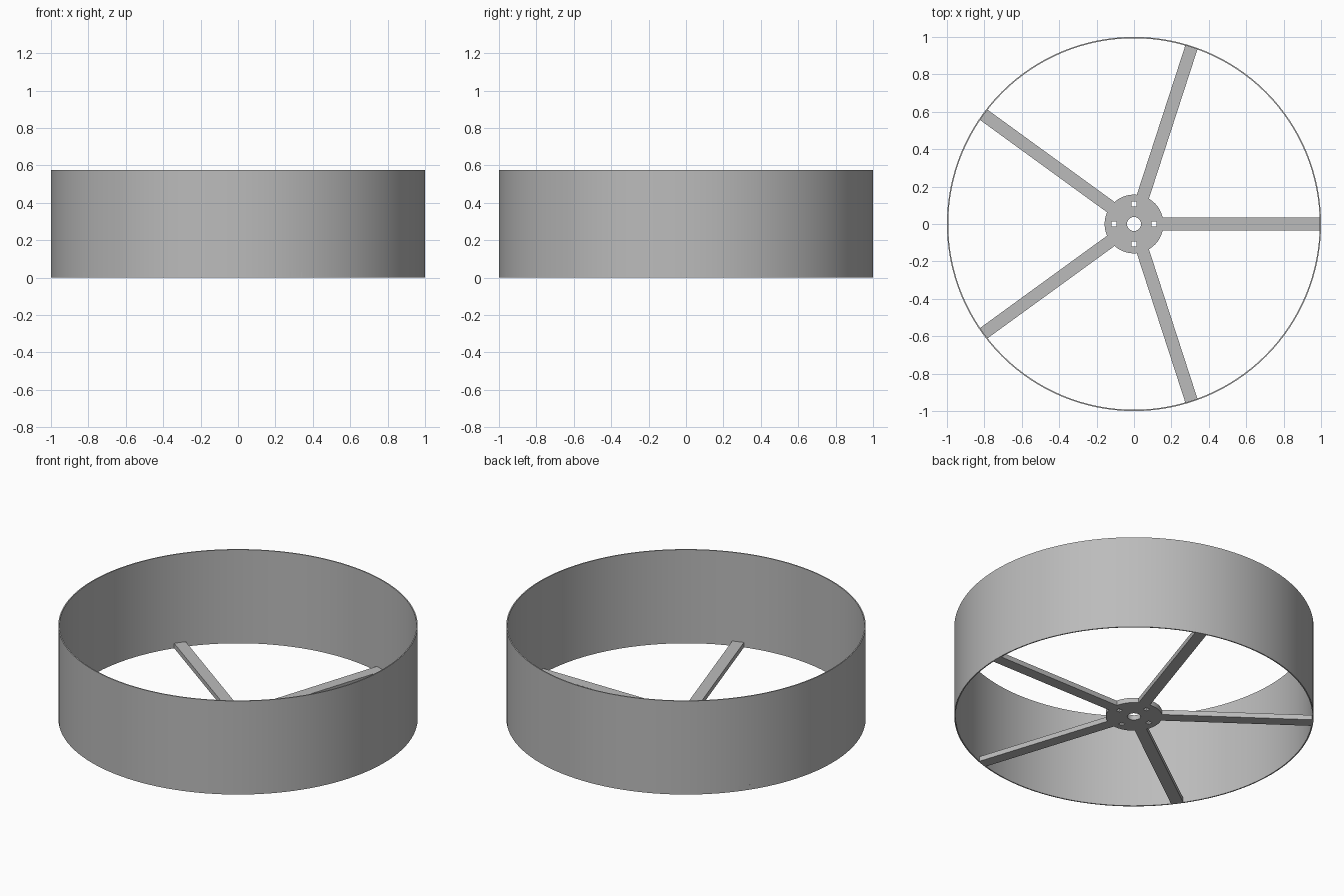
import bpy
import bmesh
from math import asin, cos, pi, sin, sqrt, tau

RING_R, RING_WALL, RING_H = 1.0, 0.007, 0.575
HUB_R, SPOKE_HALF, SPOKE_LEN, PLATE_H = 0.157, 0.034, 0.9995, 0.03
SPOKES, RING_SIDES = 5, 128

cube = bpy.data.objects.get("Cube")
if cube:
    bpy.data.objects.remove(cube, do_unlink=True)

grey = bpy.data.materials.new("plain grey")
grey.use_nodes = True
colour = (0.5, 0.5, 0.5, 1)
grey.diffuse_color = colour
grey.node_tree.nodes["Principled BSDF"].inputs["Base Color"].default_value = colour


def circle(radius, sides, x=0, y=0, turn=0):
    return [(x + radius * cos(turn + tau * i / sides),
             y + radius * sin(turn + tau * i / sides)) for i in range(sides)]


def extruded_plate(name, loops, height):
    """Solid plate standing on z = 0; inner loops become holes."""
    curve = bpy.data.curves.new(name, "CURVE")
    curve.dimensions = "2D"
    curve.fill_mode = "BOTH"
    curve.extrude = height / 2
    for loop in loops:
        spline = curve.splines.new("POLY")
        spline.points.add(len(loop) - 1)
        for point, (x, y) in zip(spline.points, loop):
            point.co = (x, y, 0, 1)
        spline.use_cyclic_u = True
    obj = bpy.data.objects.new(name, curve)
    bpy.context.collection.objects.link(obj)
    bpy.ops.object.select_all(action="DESELECT")
    obj.select_set(True)
    bpy.context.view_layer.objects.active = obj
    bpy.ops.object.convert(target="MESH")
    obj = bpy.context.object
    # Weld the caps to the walls and lift onto the ground
    bm = bmesh.new()
    bm.from_mesh(obj.data)
    bmesh.ops.remove_doubles(bm, verts=bm.verts, dist=0.0001)
    bmesh.ops.recalc_face_normals(bm, faces=bm.faces)
    bmesh.ops.translate(bm, verts=bm.verts, vec=(0, 0, height / 2))
    bm.to_mesh(obj.data)
    bm.free()
    obj.data.materials.clear()
    obj.data.materials.append(grey)
    bpy.ops.object.shade_smooth_by_angle(angle=pi / 6)
    return obj


# Thin outer band
extruded_plate("outer_ring", [circle(RING_R, RING_SIDES),
                              circle(RING_R - RING_WALL, RING_SIDES)], RING_H)

# Hub and spokes as one outline: each spoke tip, then the hub arc to the next
outline = []
root = asin(SPOKE_HALF / HUB_R)
step = tau / SPOKES
for k in range(SPOKES):
    a = k * step
    for side in (-SPOKE_HALF, SPOKE_HALF):
        outline.append((SPOKE_LEN * cos(a) - side * sin(a),
                        SPOKE_LEN * sin(a) + side * cos(a)))
    arc = step - 2 * root
    for i in range(13):
        t = a + root + arc * i / 12
        outline.append((HUB_R * cos(t), HUB_R * sin(t)))

# Axle hole and four small square screw holes
holes = [circle(0.038, 16)]
for k in range(4):
    a = k * pi / 2
    holes.append(circle(0.013 * sqrt(2), 4, 0.107 * cos(a), 0.107 * sin(a), pi / 4))
extruded_plate("hub_and_spokes", [outline] + holes, PLATE_H)
